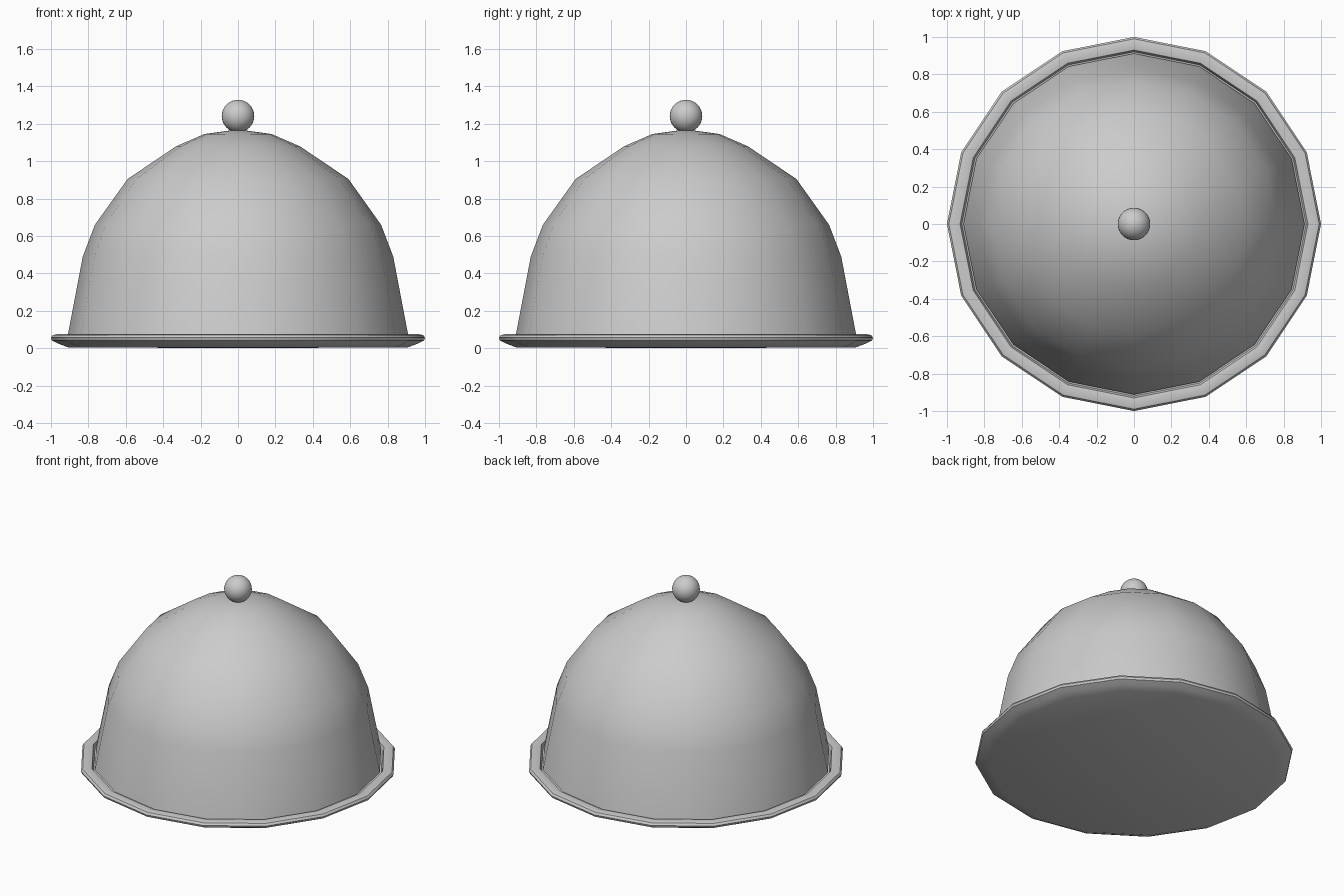
import bpy, bmesh, math

if "Cube" in bpy.data.objects:
    bpy.data.objects.remove(bpy.data.objects["Cube"])

SIDES = 16


def finish(obj, angle=35):
    bpy.ops.object.select_all(action='DESELECT')
    obj.select_set(True)
    bpy.context.view_layer.objects.active = obj
    bpy.ops.object.shade_smooth_by_angle(angle=math.radians(angle))


def lathe(name, profile, sides=SIDES):
    """Revolve (radius, height) points about z; first and last lie on the axis."""
    bm = bmesh.new()
    rings = []
    for r, z in profile:
        if r == 0:
            rings.append([bm.verts.new((0, 0, z))] * sides)
        else:
            rings.append([bm.verts.new((r * math.cos(2 * math.pi * k / sides),
                                        r * math.sin(2 * math.pi * k / sides), z))
                          for k in range(sides)])
    for low, high in zip(rings, rings[1:]):
        for k in range(sides):
            n = (k + 1) % sides
            corners = [low[k], low[n], high[n], high[k]]
            bm.faces.new(list(dict.fromkeys(corners)))
    mesh = bpy.data.meshes.new(name)
    bm.to_mesh(mesh)
    bm.free()
    obj = bpy.data.objects.new(name, mesh)
    bpy.context.collection.objects.link(obj)
    finish(obj)
    return obj


# Serving plate with a rounded rim and shallow recess
lathe("plate", [(0, 0), (0.91, 0.005), (0.96, 0.024), (0.995, 0.042), (1.0, 0.056),
                (0.99, 0.07), (0.965, 0.076), (0.93, 0.07), (0.92, 0.04), (0, 0.04)])

# Thin domed cover: outer wall down, inner wall back up (inward-facing shell)
outer = [(0, 1.17), (0.18, 1.145), (0.33, 1.08), (0.59, 0.905),
         (0.765, 0.66), (0.83, 0.49), (0.912, 0.06)]
inner = [(0.88, 0.06), (0.80, 0.485), (0.738, 0.645), (0.57, 0.882),
         (0.318, 1.053), (0.175, 1.115), (0, 1.14)]
lathe("dome_cover", outer + inner)

# Round knob on top
bpy.ops.mesh.primitive_uv_sphere_add(segments=32, ring_count=16, radius=0.087,
                                     location=(0, 0, 1.241))
knob = bpy.context.object
knob.name = "knob"
finish(knob)
